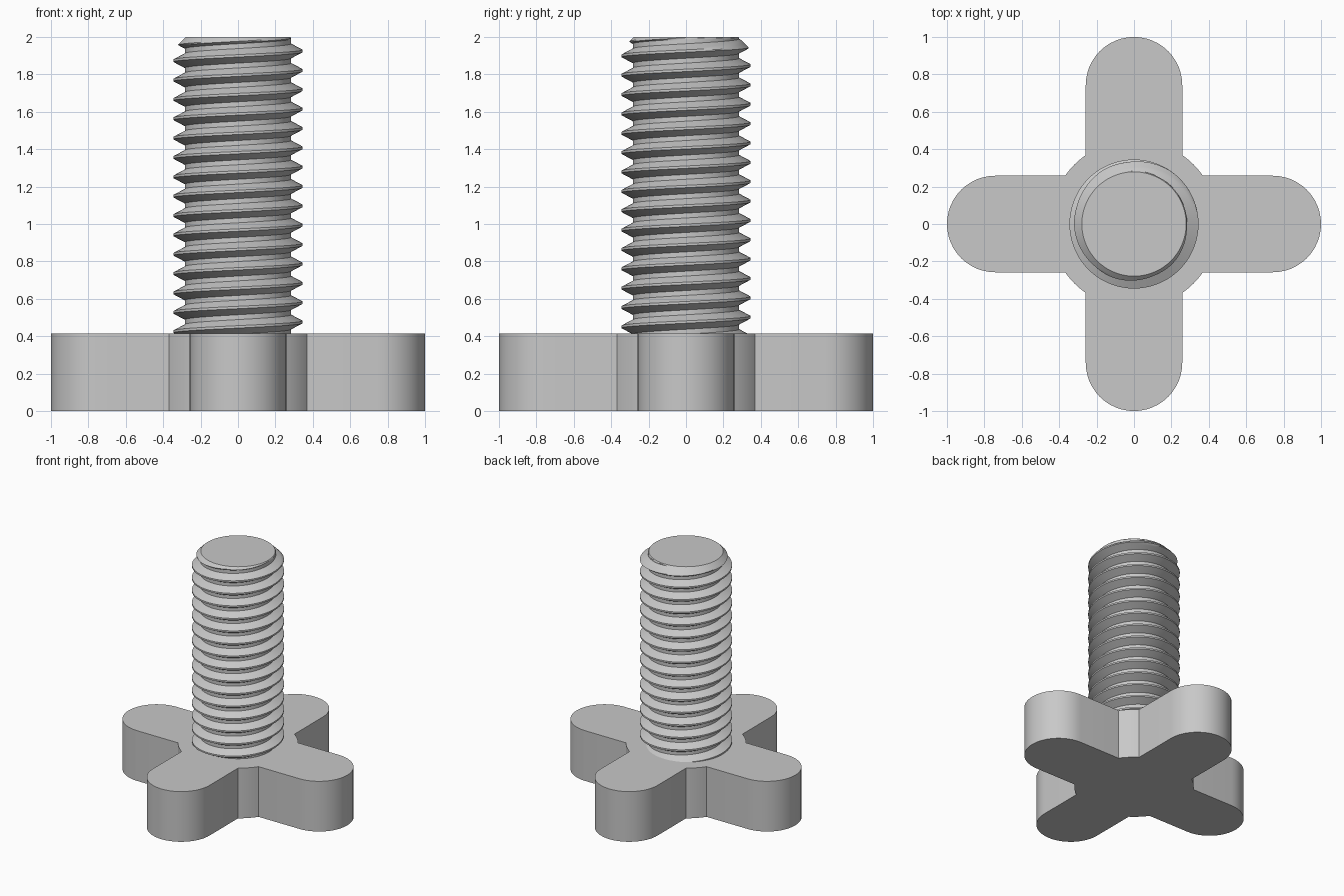
import bpy, bmesh
from math import sin, cos, pi, tau, asin

cube = bpy.data.objects.get("Cube")
if cube:
    bpy.data.objects.remove(cube, do_unlink=True)

BASE_H, TOP = 0.415, 2.0
ARM_R, HUB_R = 0.258, 0.45
CREST_R, ROOT_R, TOP_R = 0.345, 0.284, 0.279
PITCH, FIRST_CREST = 0.1035, 0.476
SEGS, ROWS = 72, 16

grey = bpy.data.materials.new("plain_grey")
grey.use_nodes = True
colour = (0.58, 0.58, 0.58, 1)
grey.diffuse_color = colour
grey.node_tree.nodes["Principled BSDF"].inputs["Base Color"].default_value = colour


def finish(bm, name):
    """Turn a bmesh into a smooth-shaded object with sharp edges kept."""
    mesh = bpy.data.meshes.new(name)
    bm.to_mesh(mesh)
    bm.free()
    mesh.materials.append(grey)
    obj = bpy.data.objects.new(name, mesh)
    bpy.context.collection.objects.link(obj)
    bpy.ops.object.select_all(action='DESELECT')
    obj.select_set(True)
    bpy.context.view_layer.objects.active = obj
    bpy.ops.object.shade_smooth_by_angle(angle=pi / 7)
    return obj


# Four-armed knob: round arm tip, then a short hub arc, repeated by quarter turns
tip = [(1 - ARM_R + ARM_R * cos(a), ARM_R * sin(a))
       for a in (-pi / 2 + pi * i / 24 for i in range(25))]
start = asin(ARM_R / HUB_R)
hub = [(HUB_R * cos(a), HUB_R * sin(a))
       for a in (start + (pi / 2 - 2 * start) * i / 6 for i in range(7))]
bm = bmesh.new()
outline = []
for quarter in range(4):
    c, s = cos(quarter * pi / 2), sin(quarter * pi / 2)
    outline += [bm.verts.new((x * c - y * s, x * s + y * c, 0)) for x, y in tip + hub]
bottom = bm.faces.new(outline)
extruded = bmesh.ops.extrude_face_region(bm, geom=[bottom], use_keep_orig=True)
bmesh.ops.translate(bm, vec=(0, 0, BASE_H),
                    verts=[v for v in extruded["geom"] if isinstance(v, bmesh.types.BMVert)])
bmesh.ops.recalc_face_normals(bm, faces=bm.faces)
finish(bm, "knob_base")


# Threaded shaft: helical rows with flat crests and roots, trimmed by the end chamfer
def thread_radius(z, angle):
    t = ((z - FIRST_CREST) / PITCH - angle / tau) % 1
    from_crest = min(t, 1 - t)
    flank = min(max((from_crest - 1 / 16) / (5 / 16), 0), 1)
    return min(CREST_R + (ROOT_R - CREST_R) * flank, TOP_R + TOP - z)


bm = bmesh.new()
turns = int((TOP - BASE_H) / PITCH) + 3
columns = []
for i in range(SEGS + 1):
    angle = tau * i / SEGS
    column = []
    for j in range(-2 * ROWS, turns * ROWS):
        z = FIRST_CREST + PITCH * (j / ROWS + angle / tau)
        z = min(max(z, BASE_H - 0.01), TOP)
        r = thread_radius(z, angle)
        column.append(bm.verts.new((r * cos(angle), r * sin(angle), z)))
    columns.append(column)
for a, b in zip(columns, columns[1:]):
    for j in range(len(a) - 1):
        if max(v.co.z for v in (a[j + 1], b[j + 1])) - min(a[j].co.z, b[j].co.z) > 1e-5:
            bm.faces.new((a[j], b[j], b[j + 1], a[j + 1]))
# Flat end face
bm.faces.new([bm.verts.new((TOP_R * cos(tau * i / SEGS), TOP_R * sin(tau * i / SEGS), TOP))
              for i in range(SEGS)])
bmesh.ops.remove_doubles(bm, verts=bm.verts, dist=1e-5)
bmesh.ops.delete(bm, geom=[v for v in bm.verts if not v.link_faces], context='VERTS')
finish(bm, "threaded_shaft")
